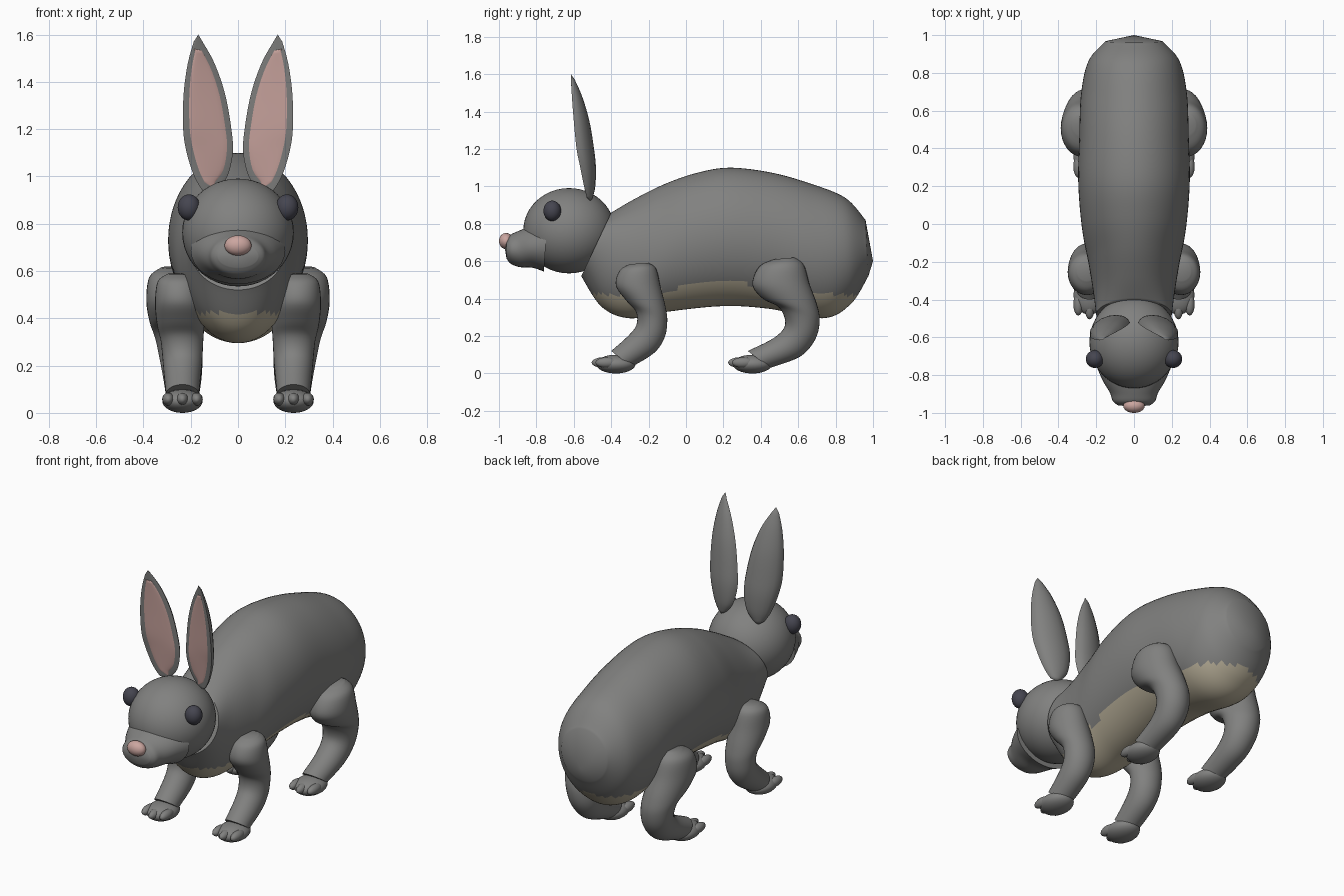
import bpy, bmesh, math
from mathutils import Vector

if "Cube" in bpy.data.objects:
    bpy.data.objects.remove(bpy.data.objects["Cube"])


def material(name, rgb):
    m = bpy.data.materials.new(name)
    m.diffuse_color = (*rgb, 1)
    m.use_nodes = True
    m.node_tree.nodes["Principled BSDF"].inputs["Base Color"].default_value = m.diffuse_color
    return m


GREY = material("grey fur", (0.22, 0.22, 0.215))
CREAM = material("cream belly", (0.47, 0.42, 0.31))
PINK = material("pink skin", (0.60, 0.38, 0.35))
DARK = material("dark eye", (0.06, 0.06, 0.08))


def finish(name, bm, mats, angle=50):
    bmesh.ops.recalc_face_normals(bm, faces=bm.faces[:])
    me = bpy.data.meshes.new(name)
    bm.to_mesh(me)
    bm.free()
    for m in mats:
        me.materials.append(m)
    ob = bpy.data.objects.new(name, me)
    bpy.context.collection.objects.link(ob)
    bpy.context.view_layer.objects.active = ob
    ob.select_set(True)
    bpy.ops.object.shade_smooth_by_angle(angle=math.radians(angle))
    ob.select_set(False)
    return ob


def smooth_rows(rows, steps):
    """Catmull-Rom interpolation between rows of numbers."""
    out = []
    for i in range(len(rows) - 1):
        a, b, c, d = (rows[max(i - 1, 0)], rows[i], rows[i + 1],
                      rows[min(i + 2, len(rows) - 1)])
        for s in range(steps):
            t = s / steps
            out.append([0.5 * (2 * q + (r - p) * t + (2 * p - 5 * q + 4 * r - w) * t * t
                               + (3 * q - p - 3 * r + w) * t ** 3)
                        for p, q, r, w in zip(a, b, c, d)])
    return out + [list(rows[-1])]


def skin(rings, tips):
    """Bridge closed rings of points and close each end to a tip point."""
    bm = bmesh.new()
    vs = [[bm.verts.new(p) for p in r] for r in rings]
    n = len(vs[0])
    for a, b in zip(vs, vs[1:]):
        for i in range(n):
            j = (i + 1) % n
            bm.faces.new((a[i], a[j], b[j], b[i]))
    for ring, tip in zip((vs[0], vs[-1]), tips):
        c = bm.verts.new(tip)
        for i in range(n):
            bm.faces.new((ring[i], ring[(i + 1) % n], c))
    return bm


def loft(rows, seg=32, steps=5, side=1, tip=None):
    """Rows: y,z of one edge, y,z of the opposite edge, half width, centre x."""
    rings, mids = [], []
    for y1, z1, y2, z2, w, x in smooth_rows(rows, steps):
        mid = Vector((side * x, (y1 + y2) / 2, (z1 + z2) / 2))
        half = Vector((0, (y1 - y2) / 2, (z1 - z2) / 2))
        rings.append([mid + half * math.cos(t) + Vector((w * math.sin(t), 0, 0))
                      for t in (2 * math.pi * k / seg for k in range(seg))])
        mids.append(mid)
    return skin(rings, (mids[0], Vector(tip) if tip else mids[-1]))


def ellipsoid(name, loc, rad, mat, seg=32):
    bm = bmesh.new()
    bmesh.ops.create_uvsphere(bm, u_segments=seg, v_segments=seg // 2, radius=1)
    bmesh.ops.scale(bm, vec=rad, verts=bm.verts)
    bmesh.ops.translate(bm, vec=loc, verts=bm.verts)
    return finish(name, bm, [mat])


# Body with a cream underside
body = loft([(-.40, .86, -.56, .52, .20, 0), (-.28, .93, -.45, .355, .215, 0),
             (-.12, 1.01, -.30, .295, .24, 0), (.05, 1.07, -.10, .33, .275, 0),
             (.23, 1.10, .20, .36, .295, 0), (.45, 1.075, .45, .345, .29, 0),
             (.65, 1.02, .73, .295, .28, 0), (.85, .94, .88, .37, .24, 0),
             (.96, .82, .975, .52, .15, 0)], seg=64, steps=8, tip=(0, 1, .6))
for f in body.faces:
    c = f.calc_center_median()
    f.material_index = int(c.z < .42 + .07 * math.exp(-((c.y - .2) / .3) ** 2))
finish("body", body, [GREY, CREAM])

# Head, muzzle and nose
ellipsoid("head", (0, -.625, .763), (.236, .245, .228), GREY, 48)
finish("muzzle", loft([(-.74, .83, -.76, .545, .20, 0), (-.84, .785, -.82, .565, .165, 0),
                       (-.90, .76, -.885, .568, .128, 0), (-.94, .74, -.935, .585, .112, 0),
                       (-.96, .71, -.96, .615, .085, 0)], tip=(0, -.968, .665)), [GREY])
ellipsoid("nose", (0, -.962, .708), (.057, .038, .043), PINK)


# Ears: leaf outline with bulging back and a pink inner plate
EAR = [(.94, .09, -.51, .15, -.53, .02), (1.0, .045, -.51, .185, -.545, .04),
       (1.1, .022, -.52, .217, -.565, .058), (1.2, .028, -.53, .232, -.585, .062),
       (1.35, .055, -.55, .23, -.60, .055), (1.48, .10, -.575, .212, -.61, .035),
       (1.57, .15, -.60, .187, -.615, .012)]   # z, inner x,y, outer x,y, bulge


def ear(side, inner):
    rings = []
    for z, x1, y1, x2, y2, bulge in smooth_rows(EAR, 4):
        a, b = Vector((x1, y1, z)), Vector((x2, y2, z))
        mid, half = (a + b) / 2, (b - a) / 2
        back = Vector((-half.y, half.x, 0)).normalized()
        if inner:      # thin plate just in front of the flat face
            half = half * .74
            mid.z = .975 + (z - .94) * .885
            mid += back * -.004
            mid.y += (z - mid.z) * .12
            bulge = .003
        ring = []
        for k in range(16):
            t = 2 * math.pi * k / 16
            depth = bulge if math.sin(t) > 0 else .003
            p = mid + half * math.cos(t) + back * depth * math.sin(t)
            ring.append((side * p.x, p.y, p.z))
        rings.append(ring)
    top = (.187, -.614, 1.54) if inner else (.168, -.615, 1.6)
    low = (.10, -.52, .95) if inner else (.12, -.51, .92)
    return skin(rings, [(side * q[0], q[1], q[2]) for q in (low, top)])


# Leg sections from the top of the limb down to the wrist
FRONT = [(-.30, .585, -.20, .59, .05, .25), (-.355, .55, -.16, .56, .09, .25),
         (-.375, .47, -.135, .46, .103, .248), (-.32, .39, -.11, .36, .10, .243),
         (-.268, .33, -.10, .28, .09, .237), (-.265, .26, -.115, .19, .084, .235),
         (-.31, .20, -.17, .11, .078, .235), (-.40, .12, -.29, .035, .07, .235)]
REAR = [(.47, .61, .58, .62, .05, .275), (.39, .57, .63, .58, .10, .275),
        (.355, .475, .66, .48, .115, .273), (.41, .40, .70, .37, .112, .262),
        (.50, .35, .715, .28, .10, .25), (.53, .26, .69, .18, .09, .24),
        (.47, .19, .61, .09, .08, .235), (.33, .12, .45, .03, .07, .235)]

for side, label in ((1, "left"), (-1, "right")):
    ellipsoid(f"eye_{label}", (side * .207, -.715, .869), (.048, .047, .055), DARK)
    finish(f"ear_{label}", ear(side, False), [GREY])
    finish(f"inner_ear_{label}", ear(side, True), [PINK])
    for name, rows, fy in (("front", FRONT, -.375), ("rear", REAR, .355)):
        finish(f"{name}_leg_{label}", loft(rows, side=side), [GREY])
        x = side * .235
        ellipsoid(f"{name}_foot_{label}", (x, fy, .05), (.085, .105, .05), GREY)
        for k in (-1, 0, 1):      # toes
            ellipsoid(f"{name}_toe_{label}_{k + 2}",
                      (x + k * .06, fy - .07 + abs(k) * .02, .058),
                      (.026, .06, .028), GREY, 16)
